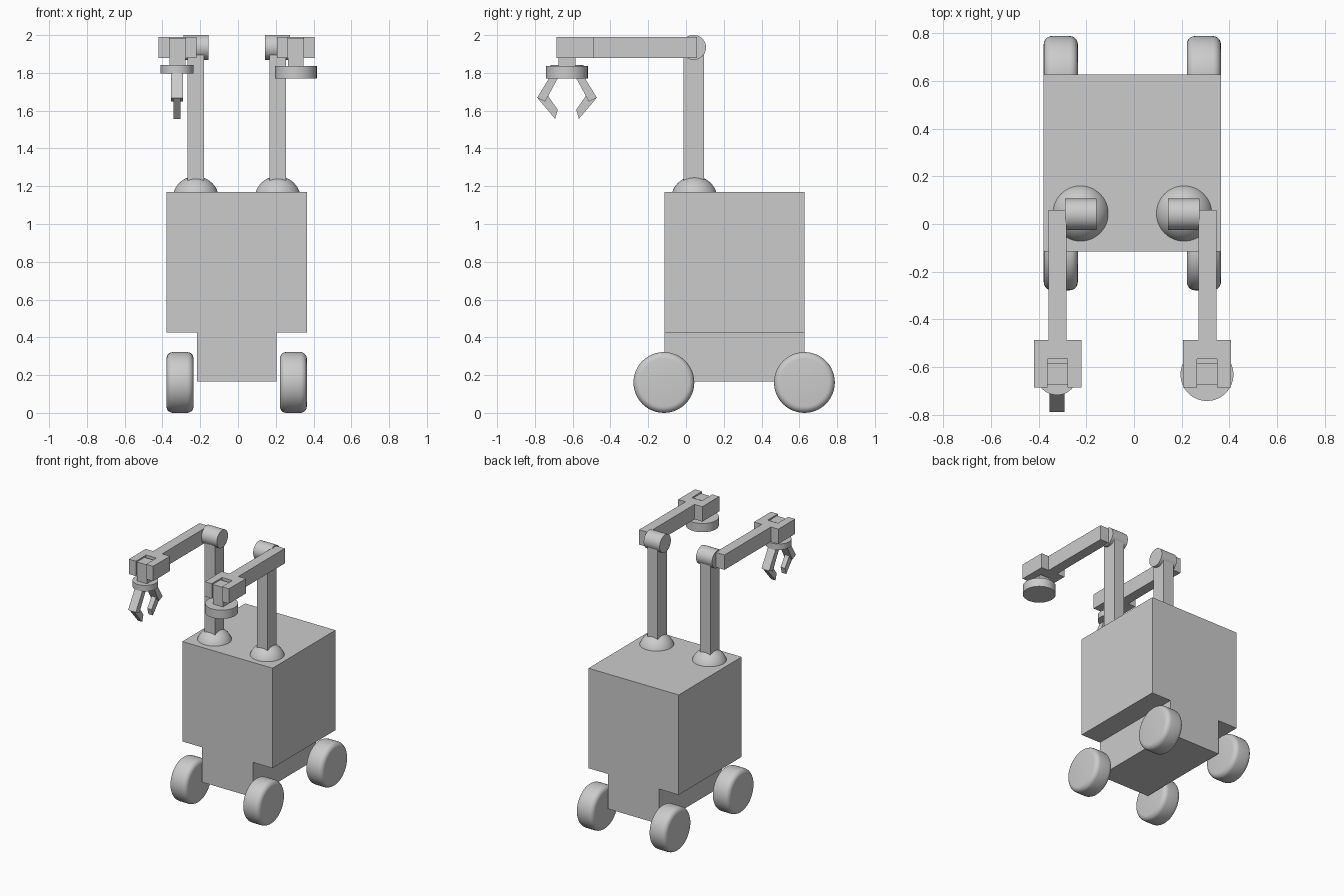
import bpy, bmesh, math
from mathutils import Matrix, Vector

if "Cube" in bpy.data.objects:
    bpy.data.objects.remove(bpy.data.objects["Cube"])

grey = bpy.data.materials.new("light_grey")
grey.diffuse_color = (0.6, 0.6, 0.6, 1)
grey.use_nodes = True
grey.node_tree.nodes["Principled BSDF"].inputs["Base Color"].default_value = grey.diffuse_color


def finish(name, bm, smooth=False):
    bmesh.ops.recalc_face_normals(bm, faces=bm.faces)
    me = bpy.data.meshes.new(name)
    bm.to_mesh(me)
    bm.free()
    me.materials.append(grey)
    ob = bpy.data.objects.new(name, me)
    bpy.context.collection.objects.link(ob)
    if smooth:
        bpy.ops.object.select_all(action='DESELECT')
        ob.select_set(True)
        bpy.context.view_layer.objects.active = ob
        bpy.ops.object.shade_smooth_by_angle(angle=math.radians(40))
    return ob


def box(name, x, y, z):
    bm = bmesh.new()
    size = [b - a for a, b in (x, y, z)]
    mid = Vector([(a + b) / 2 for a, b in (x, y, z)])
    bmesh.ops.create_cube(bm, size=1, matrix=Matrix.Translation(mid) @ Matrix.Diagonal((*size, 1)))
    return finish(name, bm)


def cylinder(name, center, r, depth, axis='Z', round_edge=0):
    bm = bmesh.new()
    bmesh.ops.create_cone(bm, cap_ends=True, segments=48, radius1=r, radius2=r, depth=depth)
    if round_edge:
        rim = [e for e in bm.edges if abs(e.verts[0].co.z - e.verts[1].co.z) < 1e-5]
        bmesh.ops.bevel(bm, geom=rim, offset=round_edge, segments=5, profile=0.5, affect='EDGES')
    rot = Matrix.Rotation(math.pi / 2, 4, 'Y') if axis == 'X' else Matrix()
    bm.transform(Matrix.Translation(center) @ rot)
    return finish(name, bm, True)


def prism(name, profile, axis, lo, hi):
    """Extrude a 2D profile: (y, z) along X or (x, y) along Z."""
    bm = bmesh.new()
    place = (lambda a, b, t: (t, a, b)) if axis == 'X' else (lambda a, b, t: (a, b, t))
    face = bm.faces.new([bm.verts.new(place(a, b, lo)) for a, b in profile])
    ext = bmesh.ops.extrude_face_region(bm, geom=[face])
    bmesh.ops.translate(bm, verts=[v for v in ext['geom'] if isinstance(v, bmesh.types.BMVert)],
                        vec=place(0, 0, hi - lo))
    return finish(name, bm)


CX = -0.007  # mirror plane of the robot

# Body and chassis
box("body", (CX - .372, CX + .372), (-.115, .627), (.425, 1.17))
box("chassis", (CX - .211, CX + .211), (-.115, .627), (.165, .425))

# Wheels
for side in (-1, 1):
    for y, end in ((-.117, "front"), (.627, "back")):
        cylinder(f"{end}_wheel", (CX + side * .3, y, .161), .161, .143, 'X', .034)

# Arms
for side, label in ((-1, "left"), (1, "right")):
    def span(a, b):
        return tuple(sorted((CX + side * a, CX + side * b)))

    # Shoulder dome, upper arm and elbow
    bm = bmesh.new()
    bmesh.ops.create_uvsphere(bm, u_segments=48, v_segments=24, radius=.123)
    bm.transform(Matrix.Translation((CX + side * .217, .044, 1.13)))
    finish(label + "_shoulder", bm, True)
    box(label + "_upper_arm", span(.174, .26), (-.013, .095), (1.15, 1.93))
    cylinder(label + "_elbow", (CX + side * .216, .04, 1.935), .066, .132, 'X')
    box(label + "_forearm", span(.277, .352), (-.5, .059), (1.88, 1.991))

    # Forked wrist with a pivot block
    wx = CX + side * .313
    fork = [(-.1, -.487), (-.1, -.686), (-.042, -.686), (-.042, -.565),
            (.042, -.565), (.042, -.686), (.1, -.686), (.1, -.487)]
    prism(label + "_wrist_fork", [(wx + a, b) for a, b in fork], 'Z', 1.88, 1.991)
    box(label + "_wrist_pivot", (wx - .042, wx + .042), (-.674, -.584), (1.82, 1.981))

# Flat disc tool on the right arm
cylinder("right_tool_disc", (CX + .313, -.631, 1.803), .111, .065)

# Gripper on the left arm
gx, gy = CX - .316, -.63
cylinder("gripper_base", (gx, gy, 1.818), .087, .045)
upper = [(.078, 1.80), (.033, 1.80), (.116, 1.648), (.158, 1.668)]
lower = [(.155, 1.665), (.105, 1.685), (.049, 1.605), (.063, 1.557)]
for s in (-1, 1):
    prism("finger_base", [(gy + s * a, b) for a, b in upper], 'X', gx - .032, gx + .032)
    prism("finger_tip", [(gy + s * a, b) for a, b in lower], 'X', gx - .018, gx + .018)
